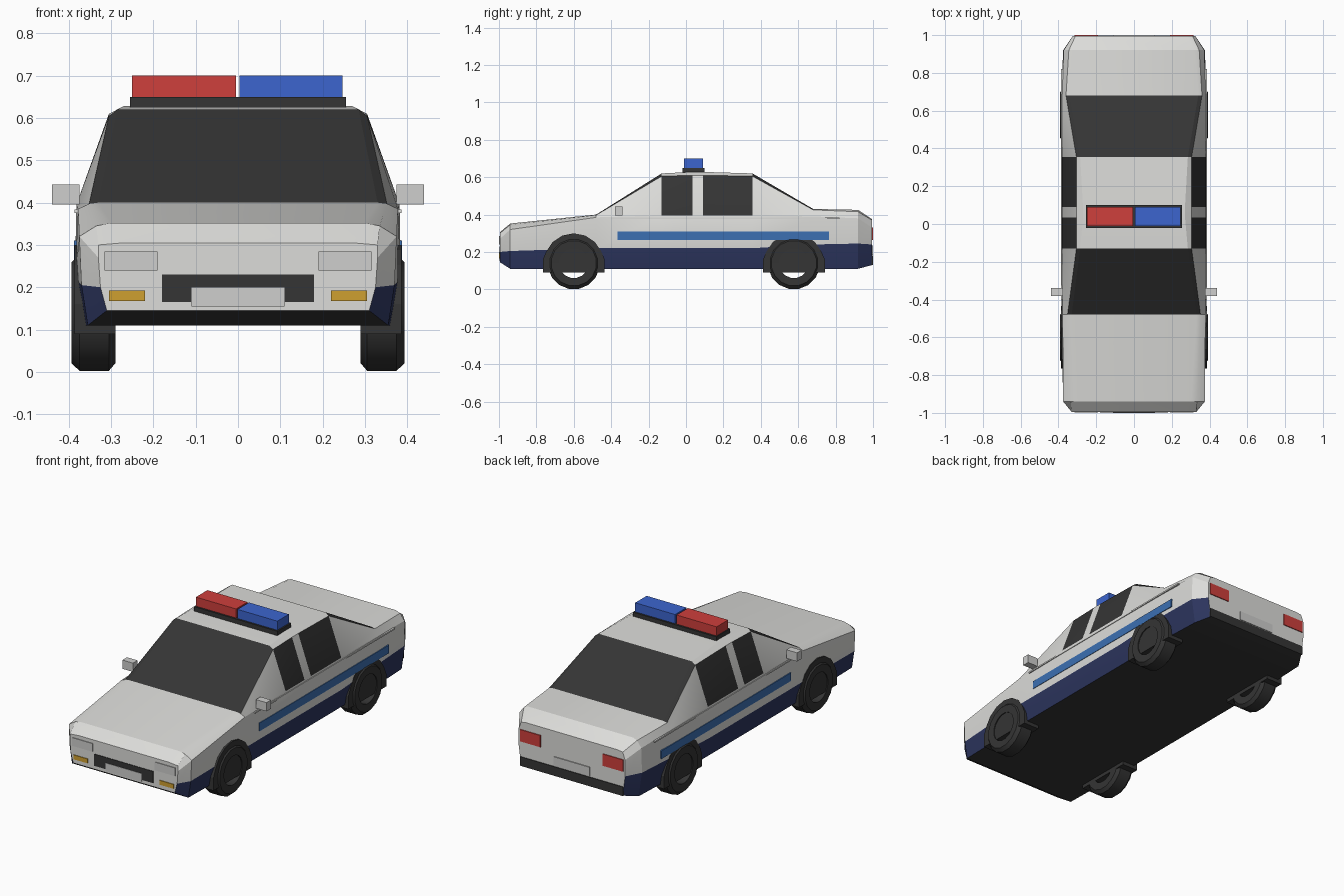
import bpy, bmesh, math
from mathutils import Vector

cube = bpy.data.objects.get("Cube")
if cube:
    bpy.data.objects.remove(cube, do_unlink=True)


def material(name, *rgb):
    m = bpy.data.materials.new(name)
    m.use_nodes = True
    m.diffuse_color = (*rgb, 1)
    m.node_tree.nodes["Principled BSDF"].inputs["Base Color"].default_value = (*rgb, 1)
    return m


WHITE = material("white paint", .72, .72, .70)
DARK = material("dark glass and rubber", .035, .035, .035)
NAVY = material("navy paint", .025, .035, .11)
STRIPE = material("stripe blue", .045, .16, .45)
SILVER = material("light grey", .62, .62, .61)
AMBER = material("amber", .62, .35, .03)
RED = material("red", .62, .05, .045)
BLUE = material("blue", .045, .13, .62)


def finish(name, bm, mats, angle=None):
    bmesh.ops.recalc_face_normals(bm, faces=bm.faces)
    mesh = bpy.data.meshes.new(name)
    bm.to_mesh(mesh)
    bm.free()
    for m in mats:
        mesh.materials.append(m)
    ob = bpy.data.objects.new(name, mesh)
    bpy.context.collection.objects.link(ob)
    if angle:
        bpy.ops.object.select_all(action='DESELECT')
        ob.select_set(True)
        bpy.context.view_layer.objects.active = ob
        bpy.ops.object.shade_smooth_by_angle(angle=math.radians(angle))
    return ob


def box(name, lo, hi, mat):
    lo, hi = Vector(lo), Vector(hi)
    bm = bmesh.new()
    bmesh.ops.create_cube(bm, size=1)
    for v in bm.verts:
        v.co = (lo + hi) / 2 + v.co * (hi - lo)
    return finish(name, bm, [mat])


def pair(name, lo, hi, mat):
    # Same box on the left (+x) and the right (-x)
    box("left_" + name, lo, hi, mat)
    box("right_" + name, (-hi[0], *lo[1:]), (-lo[0], *hi[1:]), mat)


# Body: half sections lofted from nose to tail
# y, then (half width, z) of sill, paint line, belt, top edge and crown
LOWER = ((.365, .11), (.385, .22), (.382, .395))
ROOF = LOWER + ((.305, .61), (.27, .628))
PILLAR = LOWER + ((.305, .605), (.285, .62))
SECTIONS = (
    (-.995, ((.31, .145), (.325, .2), (.33, .27), (.33, .3), (.27, .305))),
    (-.94, ((.355, .11), (.37, .205), (.375, .32), (.335, .345), (.3, .352))),
    (-.48, LOWER[:2] + ((.378, .385), (.352, .397), (.33, .4))),
    (-.13, PILLAR), (.035, ROOF), (.09, ROOF), (.355, PILLAR),
    (.68, ((.365, .11), (.385, .24), (.38, .39), (.36, .425), (.34, .43))),
    (.92, ((.355, .11), (.375, .245), (.372, .38), (.345, .415), (.32, .425))),
    (.995, ((.31, .13), (.325, .24), (.325, .33), (.31, .37), (.28, .375))),
)
bm = bmesh.new()
rings = []
for y, half in SECTIONS:
    outline = [(w, y, z) for w, z in half] + [(-w, y, z) for w, z in reversed(half)]
    rings.append([bm.verts.new(p) for p in outline])
n = len(rings[0])
for i in range(len(rings) - 1):
    a, b = rings[i], rings[i + 1]
    for j in range(n):
        k = (j + 1) % n
        f = bm.faces.new((a[j], a[k], b[k], b[j]))
        strip = min(j, n - 2 - j)
        windscreen = i in (2, 6) and strip >= 3
        side_window = i in (3, 5) and strip == 2
        if strip < 0 or windscreen or side_window:
            f.material_index = 1
        elif strip == 0:
            f.material_index = 2
bm.faces.new(rings[0])
bm.faces.new(rings[-1])
finish("body", bm, [WHITE, DARK, NAVY], 20)

# Nose details
F = -1
box("grille", (-.18, F + .002, .165), (.18, F + .008, .23), DARK)
box("front_plate", (-.11, F, .155), (.11, F + .008, .2), SILVER)
pair("headlight", (.19, F + .001, .24), (.315, F + .008, .285), SILVER)
pair("turn_signal", (.22, F + .001, .168), (.305, F + .008, .192), AMBER)

# Tail details
box("rear_bumper", (-.315, .992, .13), (.315, .999, .18), DARK)
box("rear_plate", (-.11, .992, .185), (.11, 1, .235), SILVER)
pair("tail_light", (.19, .992, .265), (.315, 1, .33), RED)

# Flank details
pair("side_stripe", (.379, -.365, .265), (.387, .765, .31), STRIPE)
pair("belt_moulding", (.376, -.4, .376), (.386, .82, .384), WHITE)
pair("mirror", (.375, -.38, .395), (.44, -.34, .443), SILVER)

# Roof light bar
box("light_bar_base", (-.255, -.02, .622), (.255, .1, .65), DARK)
box("red_beacon", (-.25, -.01, .65), (-.005, .09, .7), RED)
box("blue_beacon", (.004, -.01, .65), (.247, .09, .7), BLUE)


def wheel_arch(name, side, y):
    # Arched prism flaring slightly out of the flank
    outline = [(.165, -.05), (.165, .02)]
    outline += [(.16 * math.cos(t * math.pi / 8), .16 * math.sin(t * math.pi / 8))
                for t in range(1, 8)]
    outline += [(-.165, .02), (-.165, -.05)]
    bm = bmesh.new()
    face = bm.faces.new([bm.verts.new((side * .29, y + u, .14 + v)) for u, v in outline])
    out = bmesh.ops.extrude_face_region(bm, geom=[face])["geom"]
    for v in out:
        if isinstance(v, bmesh.types.BMVert):
            v.co.x = side * .386
    bm.faces.new([v for v in face.verts]) if not face.is_valid else None
    finish(name, bm, [DARK])


def tyre(name, side, y, steps=16):
    # Hollow ring swept around the axle from a bevelled profile
    profile = ((.29, .08), (.29, .122), (.305, .14), (.375, .14), (.393, .122), (.391, .08))
    bm = bmesh.new()
    loops = []
    for s in range(steps):
        t = 2 * math.pi * (s + .5) / steps
        loops.append([bm.verts.new((side * x, y + r * math.cos(t), .14 + r * math.sin(t)))
                      for x, r in profile])
    for s in range(steps):
        a, b = loops[s], loops[(s + 1) % steps]
        for j in range(len(profile)):
            k = (j + 1) % len(profile)
            bm.faces.new((a[j], a[k], b[k], b[j]))
    finish(name, bm, [DARK], 30)


for end, y in (("front", -.6), ("rear", .577)):
    for label, side in (("left", 1), ("right", -1)):
        wheel_arch(f"{end}_{label}_wheel_arch", side, y)
        tyre(f"{end}_{label}_tyre", side, y)
